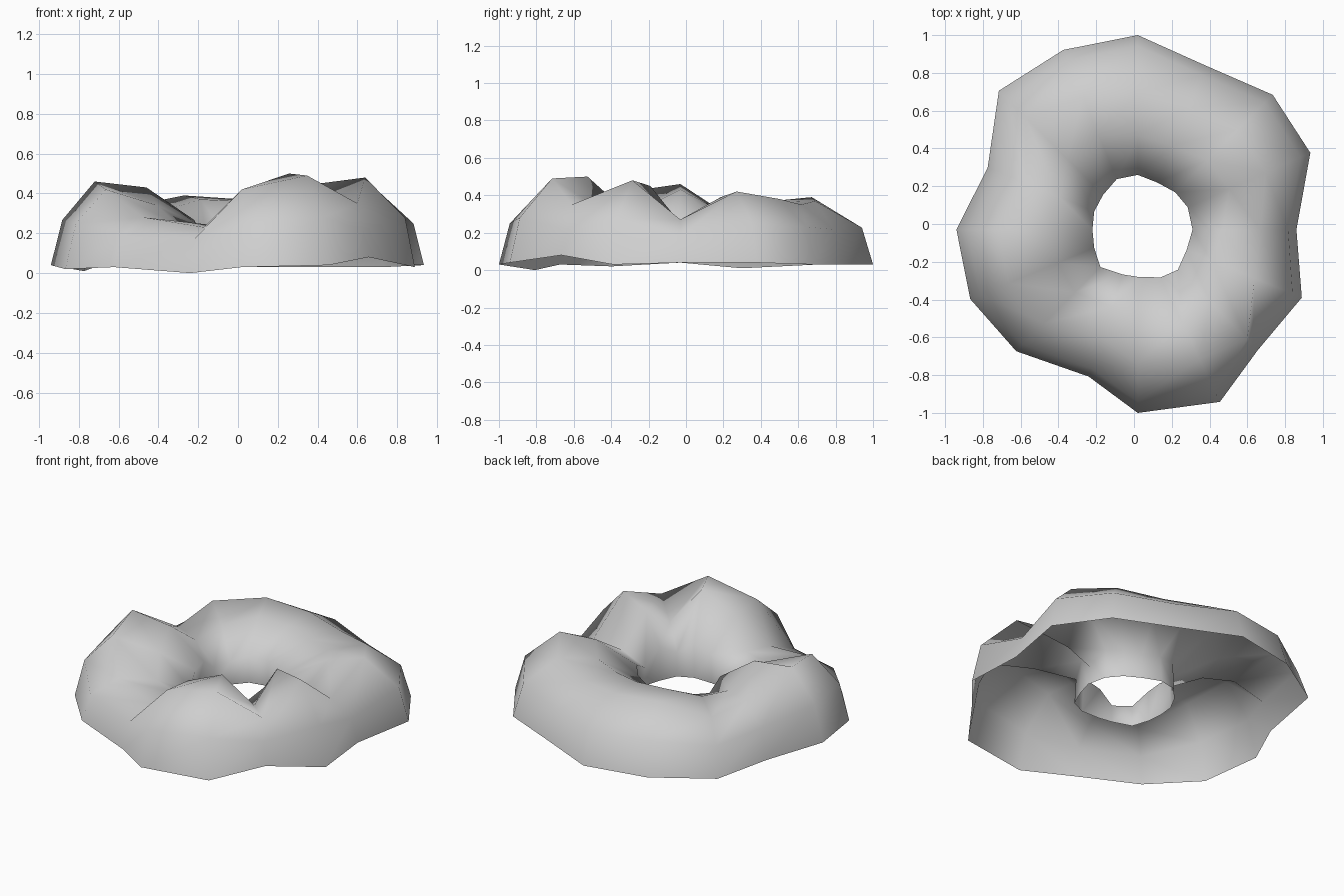
import bpy
import bmesh
from math import cos, sin, radians
from mathutils import Vector

# Remove the default object
default_cube = bpy.data.objects.get("Cube")
if default_cube:
    bpy.data.objects.remove(default_cube, do_unlink=True)


def make_material(name, colour):
    material = bpy.data.materials.new(name)
    material.use_nodes = True
    material.diffuse_color = colour
    shader = material.node_tree.nodes["Principled BSDF"]
    shader.inputs["Base Color"].default_value = colour
    return material


# Stations around the ring, counter-clockwise from +x:
# outer radius, hole radius, lower edge height, crest (radius, height),
# inner shoulder (radius, height)
STATIONS = [
    (.84, .29, .04, (.65, .27), (.45, .25)),
    (1, .29, .04, (.74, .42), (.53, .39)),
    (1.01, .28, .03, (.75, .38), (.52, .36)),
    (.94, .27, .03, (.7, .35), (.48, .35)),
    (1.03, .29, .03, (.72, .37), (.5, .36)),
    (1.03, .29, .03, (.76, .39), (.54, .37)),
    (1.04, .26, .03, (.84, .33), (.53, .32)),
    (.86, .25, .01, (.64, .3), (.45, .29)),
    (.96, .24, .04, (.74, .46), (.48, .43)),
    (.96, .25, .02, (.74, .42), (.46, .34)),
    (.91, .28, .03, (.7, .28), (.47, .25)),
    (.82, .25, 0, (.6, .23), (.43, .24)),
    (.97, .25, .03, (.71, .42), (.5, .4)),
    (1.01, .28, .04, (.76, .49), (.55, .5)),
    (.9, .3, .08, (.82, .35), (.54, .3)),
    (.94, .28, .03, (.67, .48), (.42, .45)),
]
# Small turns, in degrees, for the unevenly spaced stations
TURNS = {1: 1.5, 11: 4, 13: 3}
RING_CENTRE = Vector((.02, -.03, 0))


def cross_section(outer, hole, edge, crest, shoulder):
    """Open arch from the outer lower edge, over the crest, into the hole."""
    waist = .06 + .45 * crest[1]
    waist_radius = max(hole + (outer - hole) * .92, crest[0] + .04)
    return [
        (outer, edge),
        (waist_radius, waist),
        crest,
        shoulder,
        (hole, waist),
        (hole * 1.03, .06),
    ]


def build_lumpy_ring(name, material):
    bm = bmesh.new()
    rings = []
    for index, station in enumerate(STATIONS):
        angle = radians(360 * index / len(STATIONS) + TURNS.get(index, 0))
        direction = Vector((cos(angle), sin(angle), 0))
        rings.append([
            bm.verts.new(RING_CENTRE + direction * radius + Vector((0, 0, height)))
            for radius, height in cross_section(*station)
        ])

    # Bridge neighbouring sections, leaving the underside open
    for index, ring in enumerate(rings):
        following = rings[(index + 1) % len(rings)]
        for k in range(len(ring) - 1):
            face = bm.faces.new((ring[k], following[k], following[k + 1], ring[k + 1]))
            face.smooth = True

    mesh = bpy.data.meshes.new(name)
    bm.to_mesh(mesh)
    bm.free()
    mesh.materials.append(material)
    ring_object = bpy.data.objects.new(name, mesh)
    bpy.context.collection.objects.link(ring_object)
    return ring_object


# Icing shell
icing_grey = make_material("light grey", (.62, .62, .62, 1))
build_lumpy_ring("ring_icing", icing_grey)
